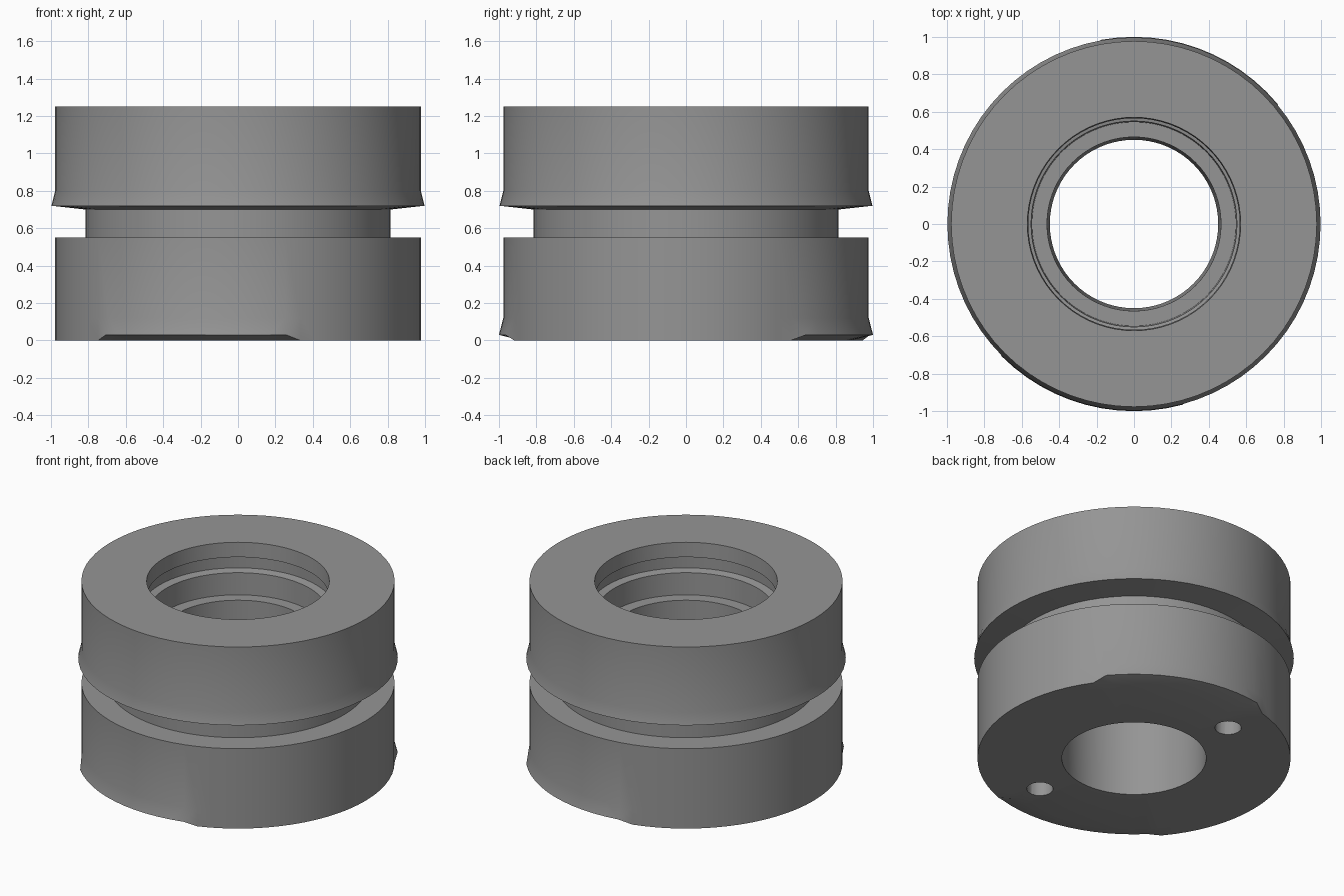
import bpy, bmesh
from math import cos, sin, pi, radians, degrees

cube = bpy.data.objects.get("Cube")
if cube:
    bpy.data.objects.remove(cube, do_unlink=True)

SEGMENTS = 72

# Plain grey metal
metal = bpy.data.materials.new("grey_metal")
metal.use_nodes = True
grey = (0.3, 0.3, 0.3, 1)
metal.diffuse_color = grey
metal.node_tree.nodes["Principled BSDF"].inputs["Base Color"].default_value = grey


def lower_rim(angle):
    """Bottom edge flares out on two opposite arcs."""
    a = degrees(angle) % 180
    return (1.0, 0.03) if 40 <= a <= 105 else (0.977, 0.0)


def profile(angle):
    """Closed (radius, height) section of the collar at one angle."""
    rim_r, rim_z = lower_rim(angle)
    return [
        (0.45, 0.0), (0.88, 0.0),                      # underside
        (rim_r, rim_z), (0.977, 0.12), (0.977, 0.55),  # lower drum
        (0.815, 0.55), (0.815, 0.70),                  # outer groove
        (0.997, 0.72), (0.977, 0.80), (0.977, 1.25),   # upper drum with lip
        (0.57, 1.25), (0.565, 1.15),                   # mouth
        (0.60, 1.14), (0.60, 1.06),                    # retaining groove
        (0.55, 1.05), (0.545, 0.90),                   # seat wall
        (0.465, 0.90),                                 # ledge above the bore
    ]


def new_object(name, bm):
    bmesh.ops.recalc_face_normals(bm, faces=bm.faces)
    mesh = bpy.data.meshes.new(name)
    bm.to_mesh(mesh)
    bm.free()
    obj = bpy.data.objects.new(name, mesh)
    bpy.context.collection.objects.link(obj)
    obj.data.materials.append(metal)
    return obj


# Turned collar body
bm = bmesh.new()
rings = []
for i in range(SEGMENTS):
    a = 2 * pi * i / SEGMENTS
    rings.append([bm.verts.new((r * cos(a), r * sin(a), z)) for r, z in profile(a)])
for i, ring in enumerate(rings):
    following = rings[(i + 1) % SEGMENTS]
    for j in range(len(ring)):
        k = (j + 1) % len(ring)
        bm.faces.new((ring[j], following[j], following[k], ring[k]))
bmesh.ops.triangulate(bm, faces=[f for f in bm.faces if abs(f.normal.z) < 0.999])
collar = new_object("grooved_collar", bm)

# Two blind pin holes in the underside
for side, turn in (("back", 107), ("front", 287)):
    bm = bmesh.new()
    bmesh.ops.create_cone(bm, cap_ends=True, segments=16,
                          radius1=0.083, radius2=0.083, depth=0.8)
    a = radians(turn)
    bmesh.ops.translate(bm, verts=bm.verts, vec=(0.7 * cos(a), 0.7 * sin(a), 0.0))
    cutter = new_object(side + "_pin_hole_cutter", bm)
    cutter.hide_render = True
    cut = collar.modifiers.new(side + "_pin_hole", 'BOOLEAN')
    cut.operation = 'DIFFERENCE'
    cut.solver = 'EXACT'
    cut.object = cutter
    bpy.context.view_layer.objects.active = collar
    bpy.ops.object.modifier_apply(modifier=cut.name)
    bpy.data.objects.remove(cutter, do_unlink=True)

# Smooth turned walls, crisp edges
bpy.ops.object.select_all(action='DESELECT')
collar.select_set(True)
bpy.context.view_layer.objects.active = collar
bpy.ops.object.shade_smooth_by_angle(angle=radians(30))
